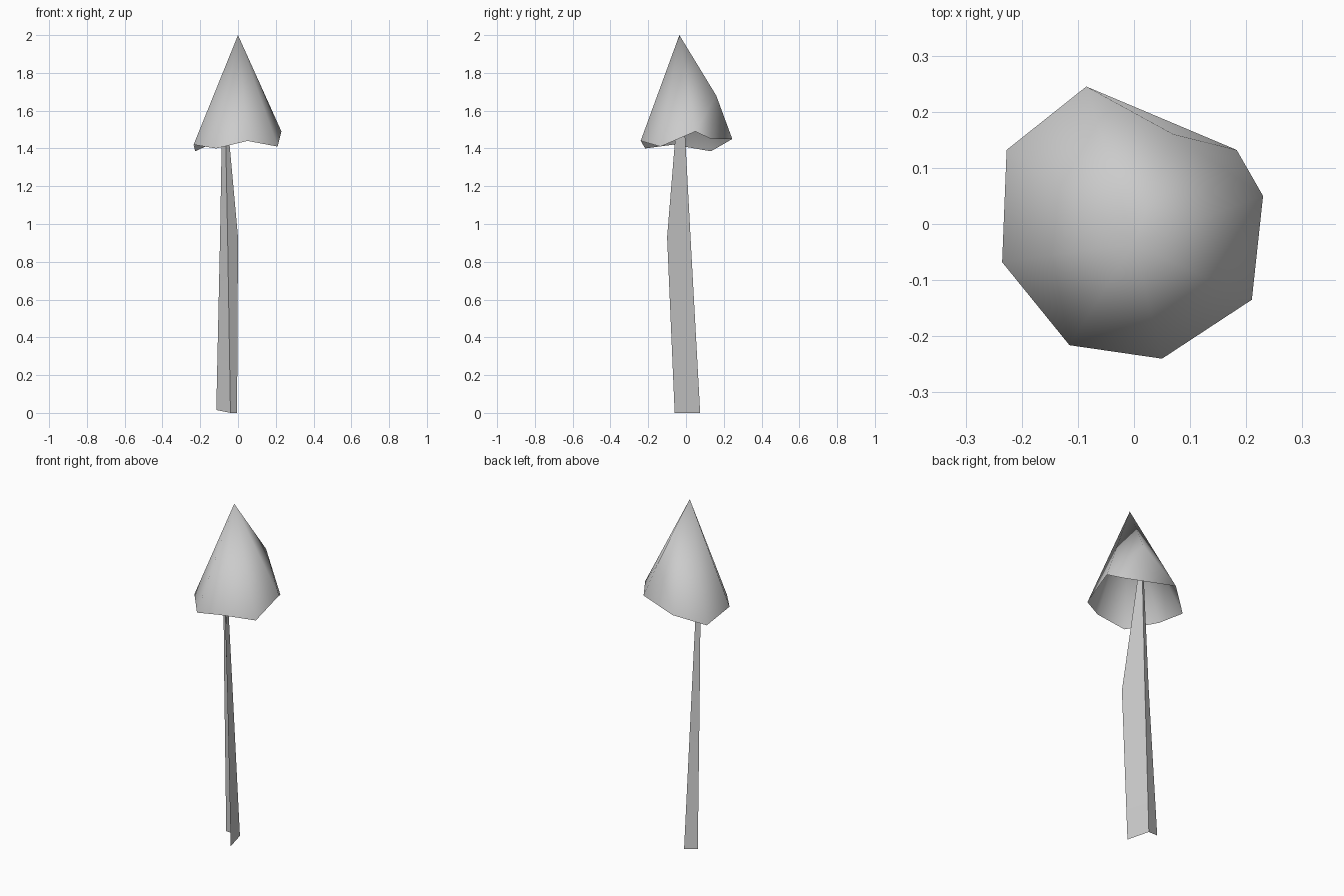
import bpy, bmesh, math

cube = bpy.data.objects.get("Cube")
if cube:
    bpy.data.objects.remove(cube, do_unlink=True)

grey = bpy.data.materials.new("plain_grey")
grey.use_nodes = True
colour = (0.6, 0.6, 0.6, 1)
grey.diffuse_color = colour
grey.node_tree.nodes["Principled BSDF"].inputs["Base Color"].default_value = colour


def finish(name, bm, angle):
    bmesh.ops.recalc_face_normals(bm, faces=bm.faces)
    mesh = bpy.data.meshes.new(name)
    bm.to_mesh(mesh)
    bm.free()
    mesh.materials.append(grey)
    obj = bpy.data.objects.new(name, mesh)
    bpy.context.collection.objects.link(obj)
    bpy.ops.object.select_all(action='DESELECT')
    obj.select_set(True)
    bpy.context.view_layer.objects.active = obj
    bpy.ops.object.shade_smooth_by_angle(angle=math.radians(angle))
    return obj


# Cap: an open cone with an uneven rim, and one shoulder at the back
rim = [(0.23, 0.05, 1.49), (0.21, -0.135, 1.41), (0.05, -0.24, 1.44),
       (-0.115, -0.216, 1.4), (-0.235, -0.068, 1.42), (-0.227, 0.132, 1.385),
       (-0.085, 0.245, 1.45), (0.183, 0.132, 1.45)]
bm = bmesh.new()
apex = bm.verts.new((0, -0.035, 2))
shoulder = bm.verts.new((0.07, 0.16, 1.68))
ring = [bm.verts.new(p) for p in rim]
for a, b in zip(ring[:6], ring[1:7]):
    bm.faces.new((apex, a, b))
side, back, corner = ring[0], ring[6], ring[7]
for tri in ((apex, back, shoulder), (shoulder, back, corner),
            (shoulder, corner, side), (apex, shoulder, side)):
    bm.faces.new(tri)
finish("cap", bm, 60)

# Stem: a tapering strip folded lengthwise into a V
levels = [
    [(-0.005, -0.06, 0), (-0.04, 0.075, 0), (-0.115, 0.055, 0.015)],
    [(0, -0.1, 0.93), (-0.055, 0.024, 0.93), (-0.095, 0.008, 0.93)],
    [(-0.07, -0.037, 1.7), (-0.07, -0.017, 1.7), (-0.082, -0.022, 1.7)],
]
bm = bmesh.new()
rows = [[bm.verts.new(p) for p in level] for level in levels]
for low, high in zip(rows, rows[1:]):
    for i in range(2):
        bm.faces.new((low[i], low[i + 1], high[i + 1], high[i]))
finish("stem", bm, 75)
